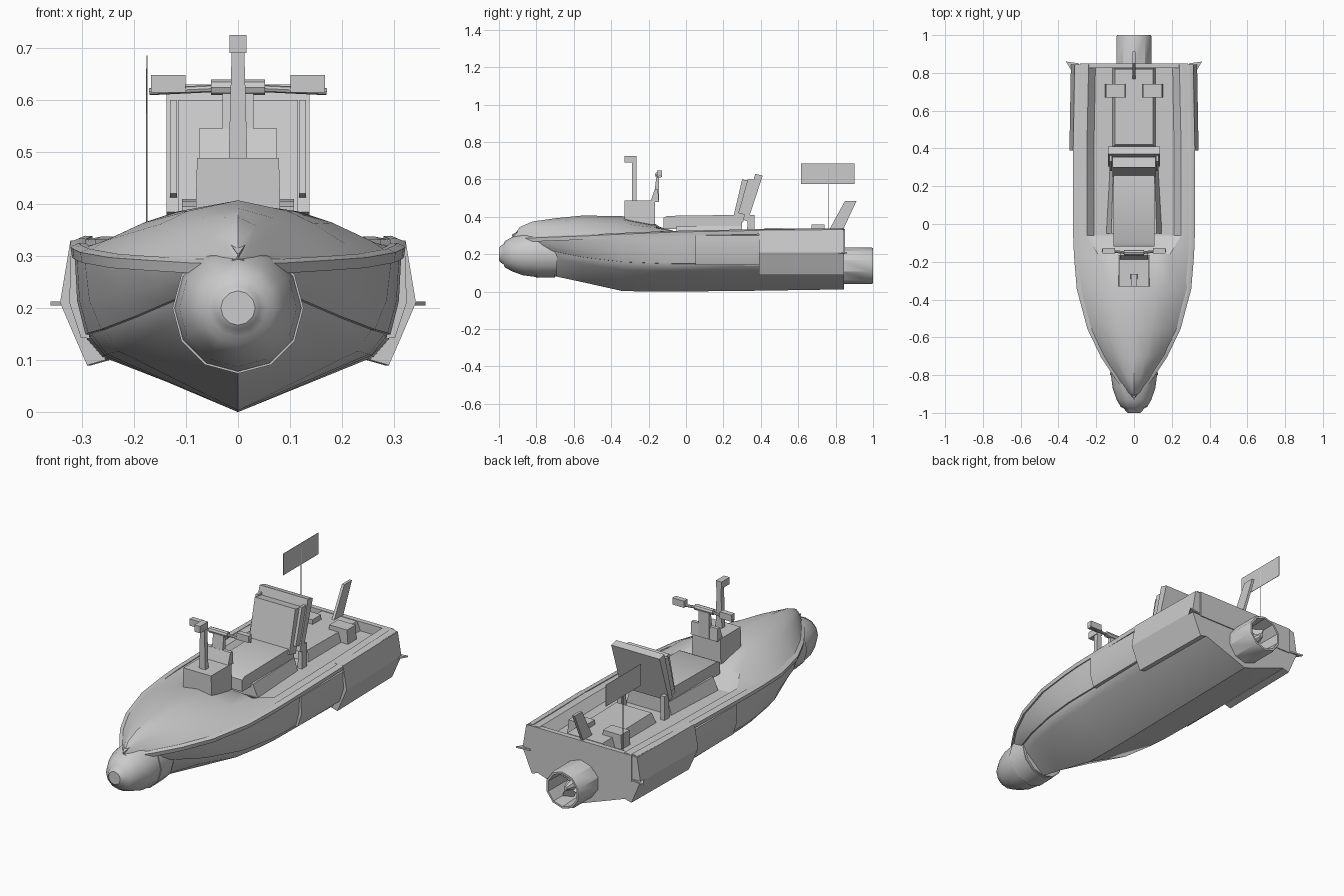
import bpy, bmesh, math
from mathutils import Vector

if "Cube" in bpy.data.objects:
    bpy.data.objects.remove(bpy.data.objects["Cube"])


def finish(name, bm, angle=30):
    bmesh.ops.remove_doubles(bm, verts=bm.verts, dist=1e-5)
    bmesh.ops.recalc_face_normals(bm, faces=bm.faces)
    me = bpy.data.meshes.new(name)
    bm.to_mesh(me)
    bm.free()
    ob = bpy.data.objects.new(name, me)
    bpy.context.collection.objects.link(ob)
    bpy.ops.object.select_all(action='DESELECT')
    bpy.context.view_layer.objects.active = ob
    ob.select_set(True)
    if angle:
        bpy.ops.object.shade_smooth_by_angle(angle=math.radians(angle))
    return ob


def loft(name, rings, cap=True, closed=False, angle=30):
    """Skin closed rings of points; 'closed' joins last ring to first."""
    bm = bmesh.new()
    vs = [[bm.verts.new(p) for p in r] for r in rings]
    n = len(rings[0])
    pairs = list(zip(vs, vs[1:])) + ([(vs[-1], vs[0])] if closed else [])
    for a, b in pairs:
        for i in range(n):
            j = (i + 1) % n
            bm.faces.new((a[i], a[j], b[j], b[i]))
    if cap and not closed:
        bm.faces.new(vs[0])
        bm.faces.new(vs[-1])
    return finish(name, bm, angle)


def box(name, x0, x1, y0, y1, z0, z1, top=1.0):
    """Box with optional x taper of the top."""
    c, h = (x0 + x1) / 2, (x1 - x0) / 2
    ring = lambda z, k: [(c + sx * h * k, y, z) for sx, y in ((-1, y0), (1, y0), (1, y1), (-1, y1))]
    return loft(name, [ring(z0, 1), ring(z1, top)])


def side_plate(name, pts, half, x=0):
    """Extrude a (y, z) outline along x."""
    return loft(name, [[(x + s * half, y, z) for y, z in pts] for s in (-1, 1)])


def lathe(name, prof, cz, sides, closed=False):
    """Spin (y, radius) profile round a y-axis at height cz."""
    rings = [[(r * math.sin(2 * math.pi * i / sides), y, cz + r * math.cos(2 * math.pi * i / sides))
              for i in range(sides)] for y, r in prof]
    return loft(name, rings, True, closed, 35)


def rod(name, a, b, r, sides=8):
    a, b = Vector(a), Vector(b)
    q = (b - a).to_track_quat('Z', 'Y')
    ring = [q @ Vector((r * math.cos(2 * math.pi * i / sides), r * math.sin(2 * math.pi * i / sides), 0))
            for i in range(sides)]
    return loft(name, [[p + v for v in ring] for p in (a, b)])


# Hull stations: y, keel z, chine x, chine z, gunwale x, gunwale z, deck crown z (0 = open cockpit)
stations = [
    (-.92, .24, .006, .26, .008, .285, .30),
    (-.89, .19, .025, .245, .035, .285, .345),
    (-.82, .13, .06, .24, .085, .285, .375),
    (-.70, .082, .12, .21, .165, .29, .392),
    (-.55, .05, .19, .18, .237, .295, .407),
    (-.34, .003, .255, .155, .293, .305, .403),
    (-.16, .0, .28, .148, .308, .312, .36),
    (-.06, .0, .285, .145, .312, .316, 0),
    (.40, .005, .29, .14, .312, .325, 0),
    (.845, .012, .285, .135, .30, .33, 0)]

rings = []
for y, kz, cx, cz, gx, gz, top in stations:
    half = [(cx * .9, kz + (cz - kz) * .75), (cx, cz), (gx, gz)]
    if top:
        h = top - gz
        half += [(gx * .87, gz + h * .25), (gx * .62, gz + h * .6), (gx * .4, gz + h * .82)]
        crown = top
    else:
        half += [(gx * .88, gz + .007), (gx * .8, gz + .007), (gx * .68, .288)]
        crown = .288
    rings.append([(0, y, kz)] + [(x, y, z) for x, z in half] + [(0, y, crown)]
                 + [(-x, y, z) for x, z in reversed(half)])
loft("hull", rings)
box("transom_rim", -.285, .285, .825, .85, .2, .335)

# Rub rails, side panels and stern fins, both sides
for s, tag in ((1, "right"), (-1, "left")):
    rail = []
    for y, kz, cx, cz, gx, gz, top in stations:
        rail.append([(s * (gx + dx), y - .005, gz + dz) for dx, dz in
                     ((-.02, -.018), (.007, -.018), (.010, .002), (-.006, .009), (-.02, .008))])
    loft("rub_rail_" + tag, rail)
    front = [[(s * (cx - .02), y, cz + .002), (s * (cx + .008), y, cz + .004),
              (s * (cx * .4 + gx * .6 + .008), y, cz * .6 + gz * .4),
              (s * (gx + .002), y, gz - .012), (s * (gx - .03), y, gz - .012)]
             for y, kz, cx, cz, gx, gz, top in stations[2:8]]
    front.append([(x, .06, z) for x, y, z in front[-1]])
    loft("front_side_panel_" + tag, front)
    sec = [(.255, .10), (.29, .09), (.312, .14), (.342, .21), (.322, .33), (.27, .332)]
    loft("rear_side_panel_" + tag, [[(s * (x - d), y, z) for x, z in sec] for y, d in ((.39, 0), (.845, .008))])
    sec = [(.27, .14), (.302, .143), (.324, .21), (.322, .30), (.28, .31)]
    loft("mid_side_panel_" + tag, [[(s * x, y, z) for x, z in sec] for y in (.05, .40)])
    loft("stern_fin_" + tag, [[(s * .29, .79, z), (s * .33, .81, z), (s * .36, .86, z), (s * .29, .85, z)]
                              for z in (.205, .213)])
    box("stern_box_" + tag, s * .098 - .056, s * .098 + .056, .67, .74, .28, .36, .9)

# Bow bulb with collar
lathe("bow_bulb", [(-1, .033), (-.993, .042), (-.975, .055), (-.968, .070), (-.93, .092), (-.87, .113),
                   (-.80, .122), (-.69, .120)], .2, 12)
lathe("bow_collar", [(-.80, .116), (-.80, .126), (-.70, .124), (-.70, .116)], .2, 12, True)
loft("bow_spike", [[(-.02, -.88, .33), (.02, -.88, .33), (0, -.88, .30)],
                   [(-.002, -.93, .305), (.002, -.93, .305), (0, -.93, .295)]])

# Water jet: duct, hub and blades
lathe("jet_duct", [(.83, .098), (.99, .098), (1, .094), (1, .084), (.87, .08), (.83, .08)], .138, 10, True)
lathe("jet_hub", [(.84, .03), (.94, .024), (.975, .01)], .138, 8)
for i in range(4):
    a = math.pi / 2 * i + .4
    r, t = Vector((math.cos(a), 0, math.sin(a))), Vector((-math.sin(a), 0, math.cos(a)))
    blade = []
    for d in (.015, .08):
        o = Vector((0, .91, .138)) + r * d
        blade.append([o + t * u + Vector((0, v, 0)) for u, v in ((-.02, -.02), (-.016, -.023), (.02, .02), (.016, .023))])
    loft("jet_blade", blade)

# Seat
loft("seat_base", [[(-.15, -.05, .28), (.15, -.05, .28), (.13, .30, .28), (-.13, .30, .28)],
                   [(-.12, -.05, .35), (.12, -.05, .35), (.11, .30, .35), (-.11, .30, .35)]])
side_plate("seat_cushion", [(-.12, .335), (.30, .34), (.30, .405), (.27, .41), (-.10, .405), (-.12, .395)], .108)
side_plate("backrest_cushion", [(.25, .385), (.305, .37), (.355, .59), (.30, .60)], .115)
side_plate("backrest_plate", [(.305, .385), (.33, .375), (.41, .62), (.37, .63)], .137)
for s in (1, -1):
    side_plate("backrest_bolster", [(.28, .42), (.32, .41), (.365, .60), (.33, .60)], .007, s * .124)
    side_plate("backrest_support", [(.325, .28), (.365, .28), (.365, .41), (.33, .41)], .012, s * .122)

# Engine cover behind the seat, stern fin and flag
loft("engine_cover", [[(-.12, .40, .27), (.12, .40, .27), (.12, .83, .27), (-.12, .83, .27)],
                      [(-.10, .42, .34), (.10, .42, .34), (.10, .82, .335), (-.10, .82, .335)]])
side_plate("tail_fin", [(.76, .32), (.835, .32), (.912, .485), (.85, .485)], .007)
rod("flag_pole", (-.175, .76, .28), (-.175, .76, .66), .0015, 6)
side_plate("flag", [(.615, .575), (.90, .575), (.90, .685), (.615, .685)], .001, -.175)

# Console, periscope post and handlebar
box("console", -.082, .082, -.33, -.165, .36, .488, .96)
loft("periscope_post", [[(sx * w, y, z) for sx, y in ((-1, -.29), (1, -.29), (1, -.265), (-1, -.265))]
                        for z, w in ((.48, .018), (.70, .012))])
box("periscope_head", -.016, .016, -.33, -.265, .69, .725)
side_plate("dash_panel", [(-.19, .48), (-.145, .48), (-.15, .545), (-.168, .545)], .075)
side_plate("steering_column", [(-.175, .48), (-.145, .48), (-.145, .62), (-.158, .62)], .03)
rod("handlebar_clamp", (-.052, -.152, .624), (.052, -.152, .624), .015)
for s in (1, -1):
    rod("handlebar", (s * .045, -.152, .622), (s * .17, -.138, .616), .007)
    box("handlebar_grip", s * .134 - .033, s * .134 + .033, -.155, -.128, .614, .648)
